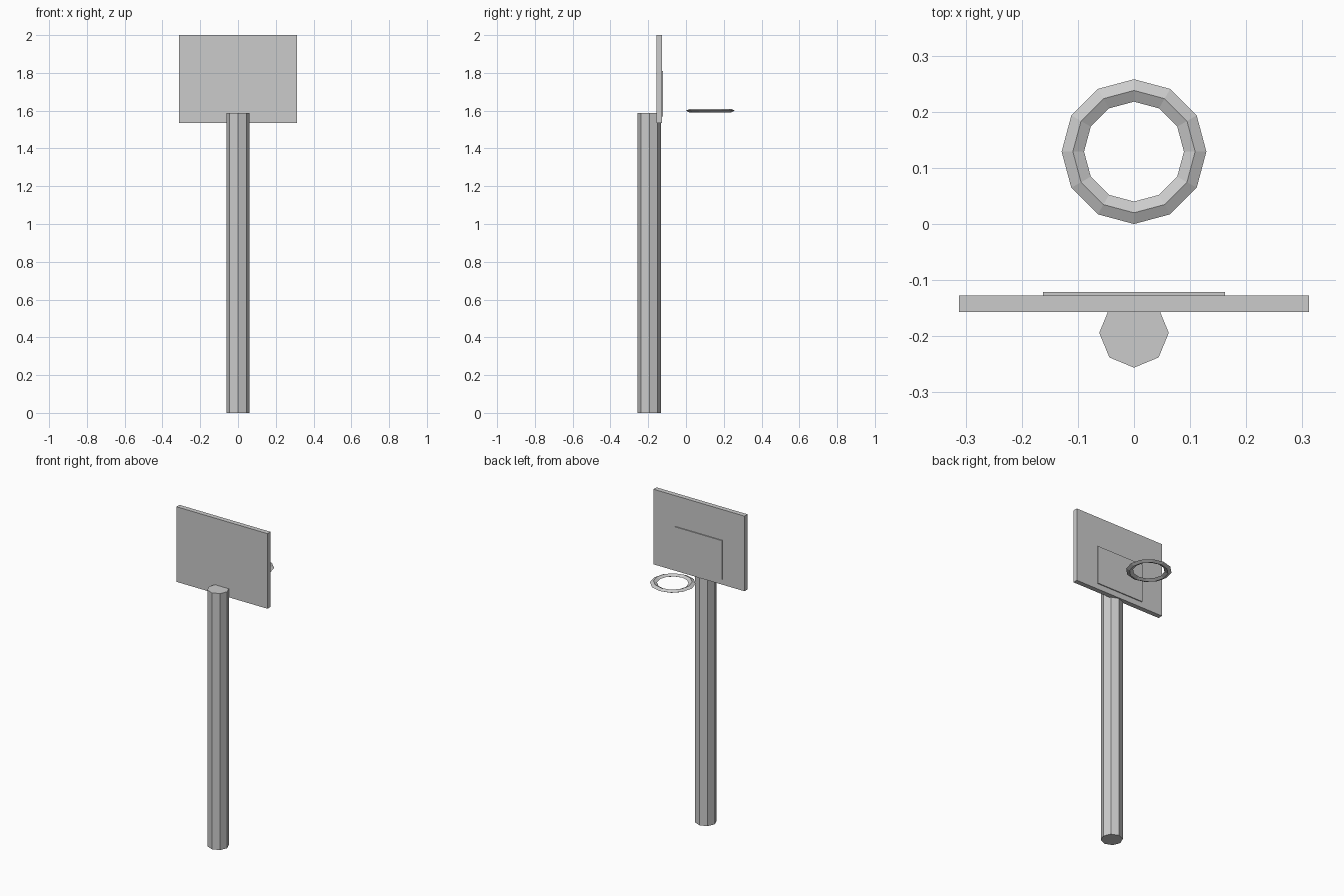
import bpy, bmesh, math
from mathutils import Matrix

cube = bpy.data.objects.get("Cube")
if cube:
    bpy.data.objects.remove(cube, do_unlink=True)

grey = bpy.data.materials.new("plain_grey")
grey.use_nodes = True
colour = (0.6, 0.6, 0.6, 1)
grey.diffuse_color = colour
grey.node_tree.nodes["Principled BSDF"].inputs["Base Color"].default_value = colour


def finish(name, bm):
    bmesh.ops.recalc_face_normals(bm, faces=bm.faces)
    mesh = bpy.data.meshes.new(name)
    bm.to_mesh(mesh)
    bm.free()
    mesh.materials.append(grey)
    obj = bpy.data.objects.new(name, mesh)
    bpy.context.collection.objects.link(obj)
    return obj


def box(name, half_width, y0, y1, z0, z1):
    bm = bmesh.new()
    place = Matrix.Translation((0, (y0 + y1) / 2, (z0 + z1) / 2))
    size = Matrix.Diagonal((2 * half_width, y1 - y0, z1 - z0, 1))
    bmesh.ops.create_cube(bm, size=1, matrix=place @ size)
    return finish(name, bm)


# Eight-sided pole
POLE_HEIGHT = 1.588
bm = bmesh.new()
bmesh.ops.create_cone(bm, cap_ends=True, segments=8, radius1=0.062, radius2=0.062,
                      depth=POLE_HEIGHT,
                      matrix=Matrix.Translation((0, -0.194, POLE_HEIGHT / 2)))
finish("pole", bm)

# Backboard with a thin raised target panel
box("backboard", 0.312, -0.157, -0.127, 1.535, 2.0)
box("target_panel", 0.162, -0.127, -0.121, 1.57, 1.81)

# Twelve-sided hoop with a flat diamond section
SIDES = 12
section = [(0.129, 0), (0.109, 0.01), (0.089, 0), (0.109, -0.01)]
bm = bmesh.new()
rings = []
for i in range(SIDES):
    a = math.tau * i / SIDES
    rings.append([bm.verts.new((r * math.cos(a), 0.129 + r * math.sin(a), 1.6 + h))
                  for r, h in section])
for i in range(SIDES):
    near, far = rings[i], rings[(i + 1) % SIDES]
    for j in range(4):
        k = (j + 1) % 4
        bm.faces.new((near[j], far[j], far[k], near[k]))
finish("hoop", bm)
